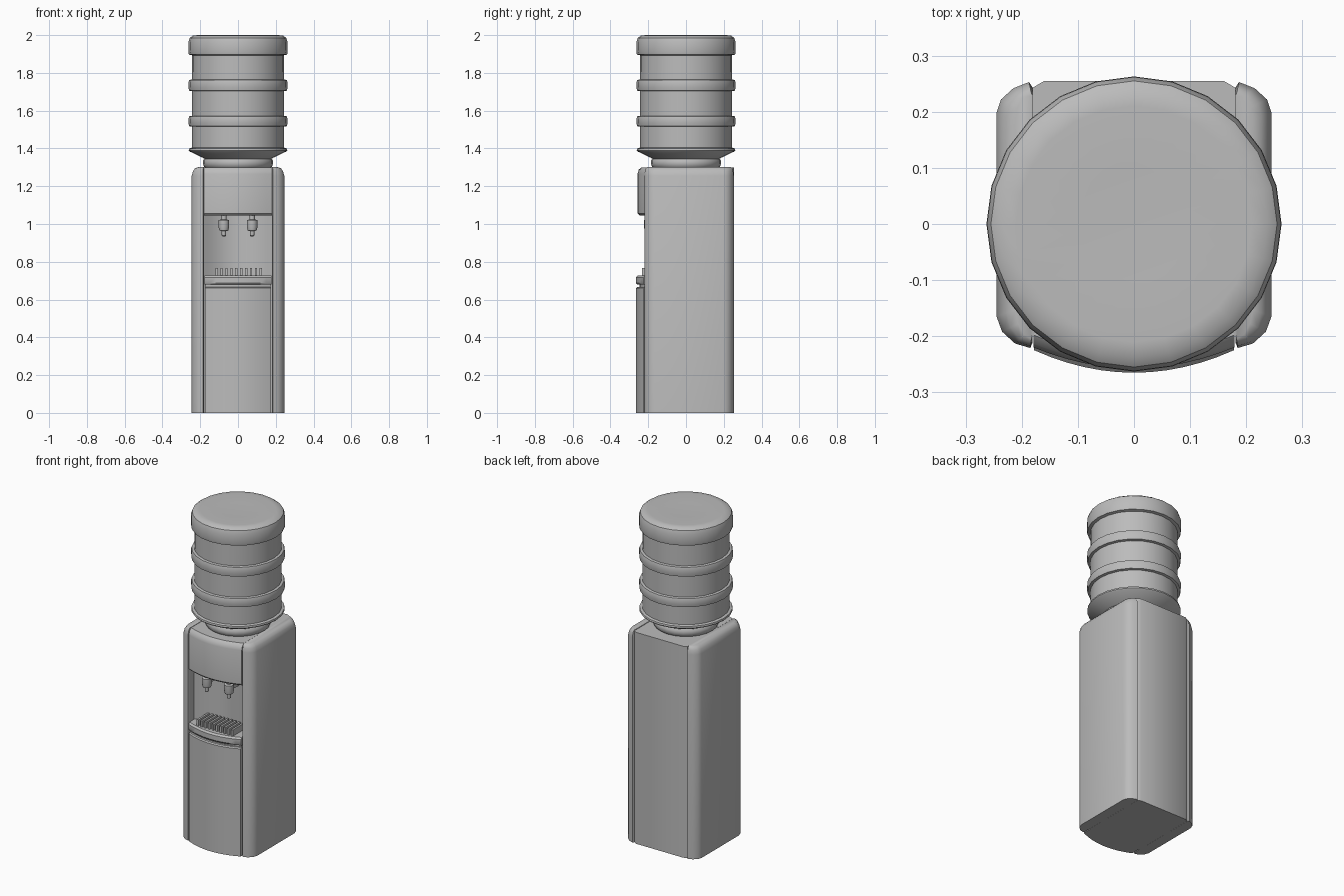
import bpy, bmesh, math

if "Cube" in bpy.data.objects:
    bpy.data.objects.remove(bpy.data.objects["Cube"])

grey = bpy.data.materials.new("plain grey")
grey.diffuse_color = (0.5, 0.5, 0.5, 1)
grey.use_nodes = True
grey.node_tree.nodes["Principled BSDF"].inputs["Base Color"].default_value = grey.diffuse_color


def finish(name, bm, angle=35):
    bmesh.ops.recalc_face_normals(bm, faces=bm.faces)
    me = bpy.data.meshes.new(name)
    bm.to_mesh(me)
    bm.free()
    me.materials.append(grey)
    ob = bpy.data.objects.new(name, me)
    bpy.context.collection.objects.link(ob)
    bpy.ops.object.select_all(action='DESELECT')
    ob.select_set(True)
    bpy.context.view_layer.objects.active = ob
    bpy.ops.object.shade_smooth_by_angle(angle=math.radians(angle))
    return ob


def loft(name, rings, angle=35):
    """Skin a stack of equal-length point rings and cap both ends."""
    bm = bmesh.new()
    vs = [[bm.verts.new(p) for p in r] for r in rings]
    n = len(rings[0])
    for a, b in zip(vs, vs[1:]):
        for i in range(n):
            j = (i + 1) % n
            bm.faces.new((a[i], a[j], b[j], b[i]))
    bm.faces.new(vs[0])
    bm.faces.new(vs[-1])
    return finish(name, bm, angle)


def lathe(name, profile, segs, cx=0, cy=0, angle=35):
    rings = [[(cx + r * math.cos(2 * math.pi * i / segs),
               cy + r * math.sin(2 * math.pi * i / segs), z) for i in range(segs)]
             for r, z in profile]
    return loft(name, rings, angle)


def bowed(hw, edge_y, mid_y, back, n=12):
    """Outline with a curved front and a straight back."""
    pts = []
    for i in range(n + 1):
        t = -1 + 2 * i / n
        pts.append((hw * t, mid_y + (edge_y - mid_y) * t * t))
    return pts + back


def slab(name, hw, edge_y, mid_y, back_y, levels):
    """Curved-front block; levels are (z, front inset)."""
    rings = []
    for z, d in levels:
        o = bowed(hw, edge_y + d, mid_y + d, [(hw, back_y), (-hw, back_y)])
        rings.append([(x, y, z) for x, y in o])
    return loft(name, rings)


def box(name, x0, x1, y0, y1, z0, z1):
    return loft(name, [[(x0, y0, z), (x1, y0, z), (x1, y1, z), (x0, y1, z)] for z in (z0, z1)])


# side panels with rounded outer corners and top
outline = [(0.181, -0.212), (0.185, -0.221), (0.212, -0.213), (0.235, -0.192), (0.245, -0.165),
           (0.245, 0.198), (0.237, 0.222), (0.215, 0.242), (0.187, 0.253), (0.181, 0.244)]
for side, label in ((-1, "left"), (1, "right")):
    rings = []
    for z, d in ((0, 0), (1.255, 0), (1.28, 0.007), (1.295, 0.018), (1.301, 0.034)):
        rings.append([(side * (0.181 + (x - 0.181) * (1 - d / 0.065)),
                       0.016 + (y - 0.016) * (1 - d / 0.5), z) for x, y in outline])
    loft(label + "_side_panel", rings)

# central cabinet with hollow front that forms the tap recess
core = bowed(0.1805, -0.17, -0.10, [(0.1805, 0.243), (0.16, 0.255), (-0.16, 0.255), (-0.1805, 0.243)])
loft("cabinet_core", [[(x, y, z) for x, y in core] for z in (0, 1.298)])

# curved front parts
slab("lower_front_panel", 0.175, -0.225, -0.265, -0.06, [(0, 0), (0.66, 0), (0.667, 0.006)])
slab("tray_backing", 0.172, -0.21, -0.245, -0.06, [(0.66, 0), (0.69, 0)])
slab("drip_tray", 0.178, -0.225, -0.265, -0.06,
     [(0.68, 0.006), (0.688, 0), (0.718, 0), (0.728, 0.01)])
slab("upper_front_panel", 0.179, -0.22, -0.257, -0.06,
     [(1.045, 0.012), (1.056, 0), (1.265, 0), (1.288, 0.007), (1.30, 0.022)])

# drip grille bars, in pairs
for i in range(5):
    for k in (-1, 1):
        x = -0.1 + i * 0.052 + k * 0.013
        box(f"grille_bar_{i}_{k}", x - 0.006, x + 0.006, -0.232, -0.12, 0.724, 0.766)

# taps
for x, label in ((-0.075, "left"), (0.075, "right")):
    lathe(label + "_tap", [(0.008, 0.935), (0.011, 0.938), (0.012, 0.962), (0.024, 0.966),
                           (0.028, 0.985), (0.028, 1.02), (0.014, 1.024), (0.014, 1.055)],
          12, x, -0.195)
    box(label + "_tap_arm", x - 0.012, x + 0.012, -0.19, -0.10, 0.985, 1.015)

# bottle collar and ribbed bottle
lathe("bottle_collar", [(0.17, 1.295), (0.18, 1.303), (0.185, 1.318), (0.185, 1.335),
                        (0.176, 1.348)], 24)
body = [(0.17, 1.34), (0.185, 1.35), (0.256, 1.384), (0.261, 1.39), (0.259, 1.4), (0.244, 1.404)]
for z0, z1 in ((1.515, 1.573), (1.703, 1.765)):
    body += [(0.244, z0), (0.259, z0 + 0.003), (0.262, z0 + 0.02),
             (0.262, z1 - 0.015), (0.258, z1 - 0.003), (0.244, z1)]
body += [(0.243, 1.893), (0.26, 1.897), (0.263, 1.91), (0.262, 1.965),
         (0.255, 1.986), (0.238, 1.998), (0.21, 2.0), (0.10, 1.996)]
lathe("water_bottle", body, 24)
